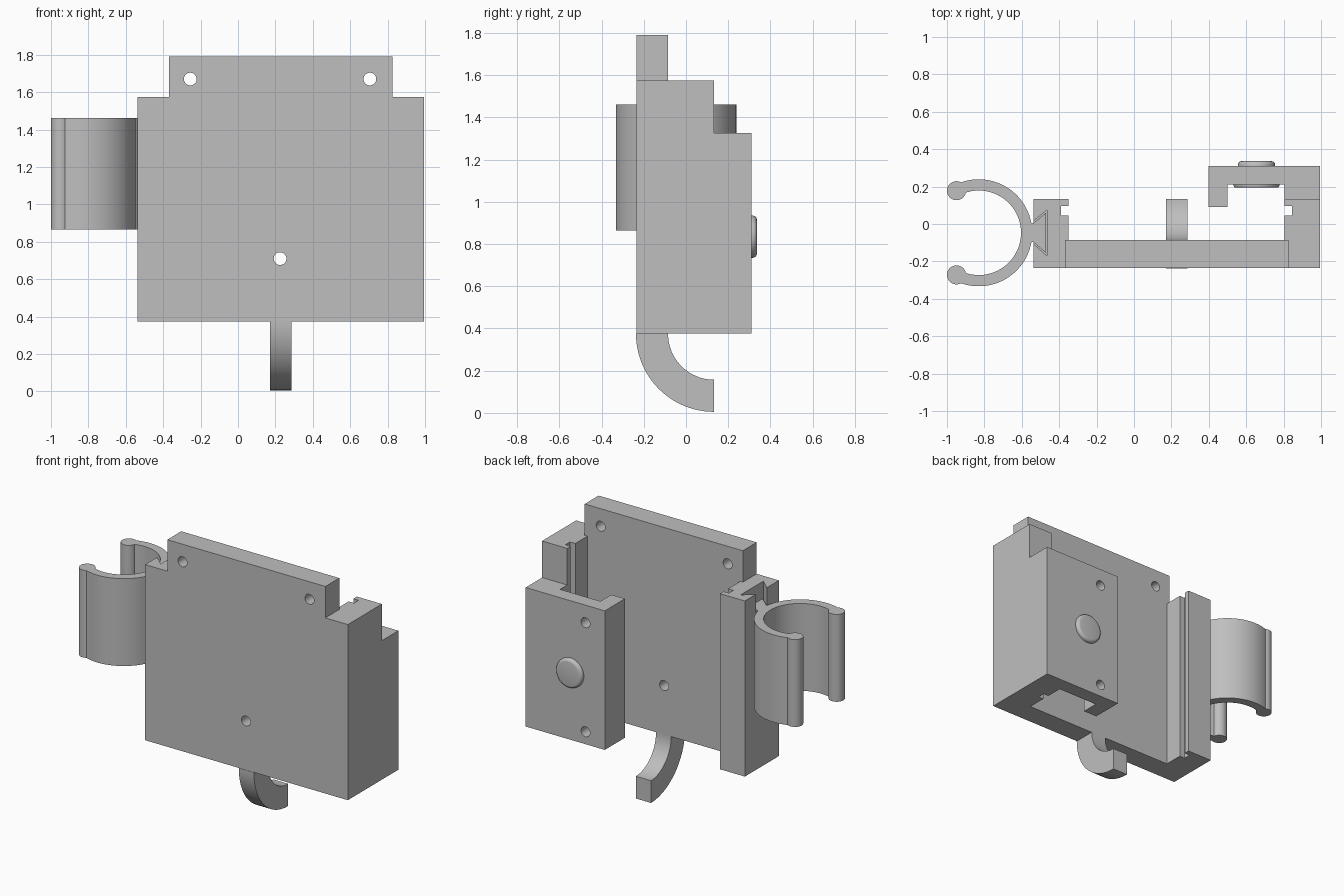
import bpy, bmesh, math

if "Cube" in bpy.data.objects:
    bpy.data.objects.remove(bpy.data.objects["Cube"], do_unlink=True)

grey = bpy.data.materials.new("light_grey_plastic")
grey.use_nodes = True
colour = (0.52, 0.52, 0.52, 1)
grey.diffuse_color = colour
grey.node_tree.nodes["Principled BSDF"].inputs["Base Color"].default_value = colour


def prism(name, points, low, high, axis="z"):
    """Extrude a closed 2D profile along an axis."""
    place = {"z": lambda a, b, h: (a, b, h),
             "y": lambda a, b, h: (a, h, b),
             "x": lambda a, b, h: (h, a, b)}[axis]
    bm = bmesh.new()
    face = bm.faces.new([bm.verts.new(place(a, b, low)) for a, b in points])
    ext = bmesh.ops.extrude_face_region(bm, geom=[face], use_keep_orig=True)
    for v in ext["geom"]:
        if isinstance(v, bmesh.types.BMVert):
            v.co["xyz".index(axis)] = high
    bmesh.ops.recalc_face_normals(bm, faces=bm.faces)
    mesh = bpy.data.meshes.new(name)
    bm.to_mesh(mesh)
    bm.free()
    mesh.materials.append(grey)
    obj = bpy.data.objects.new(name, mesh)
    bpy.context.collection.objects.link(obj)
    return obj


def rect(a0, a1, b0, b1):
    return [(a0, b0), (a1, b0), (a1, b1), (a0, b1)]


def arc(cx, cy, r, start, end, steps):
    angles = [math.radians(start + (end - start) * i / steps) for i in range(steps + 1)]
    return [(cx + r * math.cos(t), cy + r * math.sin(t)) for t in angles]


def circle(cx, cy, r, steps=32):
    return arc(cx, cy, r, 0, 360, steps)[:-1]


def apply(obj, mod):
    bpy.ops.object.select_all(action="DESELECT")
    bpy.context.view_layer.objects.active = obj
    obj.select_set(True)
    bpy.ops.object.modifier_apply(modifier=mod.name)


def combine(obj, other, operation):
    mod = obj.modifiers.new("combine", "BOOLEAN")
    mod.operation, mod.solver, mod.object = operation, "EXACT", other
    apply(obj, mod)
    bpy.data.objects.remove(other, do_unlink=True)


def smooth(obj):
    bpy.ops.object.select_all(action="DESELECT")
    bpy.context.view_layer.objects.active = obj
    obj.select_set(True)
    bpy.ops.object.shade_smooth_by_angle(angle=math.radians(30))


FRONT, INNER, RAIL = -0.235, -0.085, 0.133
BOTTOM, TOP = 0.375, 1.575
LEFT, RIGHT = -0.538, 0.995

# Main channel: front plate with a grooved rail at each side
channel = [(LEFT, FRONT), (RIGHT, FRONT), (RIGHT, RAIL), (0.805, RAIL),
           (0.805, 0.095), (0.845, 0.095), (0.845, 0.045), (0.805, 0.045),
           (0.805, INNER), (-0.35, INNER), (-0.35, 0.045), (-0.39, 0.045),
           (-0.39, 0.095), (-0.35, 0.095), (-0.35, RAIL), (LEFT, RAIL)]
body = prism("body", channel, BOTTOM, TOP)

# Upper mounting tab
combine(body, prism("tab", rect(-0.37, 0.825, FRONT, INNER), 1.45, 1.79), "UNION")

# Hooked rear wall joined to one rail
rear = [(RIGHT, 0.115), (RIGHT, 0.31), (0.397, 0.31), (0.397, 0.092),
        (0.5, 0.092), (0.5, 0.21), (0.805, 0.21), (0.805, 0.115)]
combine(body, prism("rear_wall", rear, BOTTOM, 1.325), "UNION")

# Dovetail slot for the clip, open at the top
slot = [(-0.6, -0.055), (-0.538, -0.105), (-0.465, -0.17),
        (-0.465, 0.075), (-0.538, 0.015), (-0.6, -0.04)]
combine(body, prism("slot_cutter", slot, 0.865, 1.7), "DIFFERENCE")

# Screw holes in the front plate and the rear wall
for x, z in [(-0.255, 1.67), (0.705, 1.67), (0.225, 0.71)]:
    combine(body, prism("hole_cutter", circle(x, z, 0.034), -0.4, 0.0, "y"), "DIFFERENCE")
for z in (0.46, 1.205):
    combine(body, prism("hole_cutter", circle(0.543, z, 0.034), 0.15, 0.4, "y"), "DIFFERENCE")
smooth(body)

# Curved hook under the plate
hook_profile = (arc(RAIL, BOTTOM, 0.37, 180, 270, 24)
                + arc(RAIL, BOTTOM, 0.218, 270, 180, 24))
smooth(prism("lower_hook", hook_profile, 0.172, 0.286, "x"))

# Round button on the rear wall with a wider pad inside
for name, r, y0, y1, width in [("rear_button", 0.1, 0.25, 0.336, 0.02),
                               ("inner_pad", 0.122, 0.194, 0.26, 0.01)]:
    disc = prism(name, circle(0.655, 0.835, r, 48), y0, y1, "y")
    bevel = disc.modifiers.new("round", "BEVEL")
    bevel.width, bevel.segments = width, 4
    bevel.limit_method, bevel.angle_limit = "ANGLE", math.radians(60)
    apply(disc, bevel)
    smooth(disc)

# Open ring clip with rounded tips and a dovetail tongue
CX, CY, LOW, HIGH = -0.83, -0.047, 0.865, 1.462
ring = arc(CX, CY, 0.286, -117, 117, 48) + arc(CX, CY, 0.226, 117, -117, 48)
clip = prism("ring_clip", ring, LOW, HIGH)
for side in (-1, 1):
    tip = circle(-0.949, CY + side * 0.225, 0.051)
    combine(clip, prism("tip", tip, LOW, HIGH), "UNION")
tongue = [(-0.578, -0.11), (-0.54, -0.095), (-0.47, -0.155),
          (-0.47, 0.06), (-0.54, 0.003), (-0.578, 0.016)]
combine(clip, prism("tongue", tongue, LOW, HIGH), "UNION")
smooth(clip)
